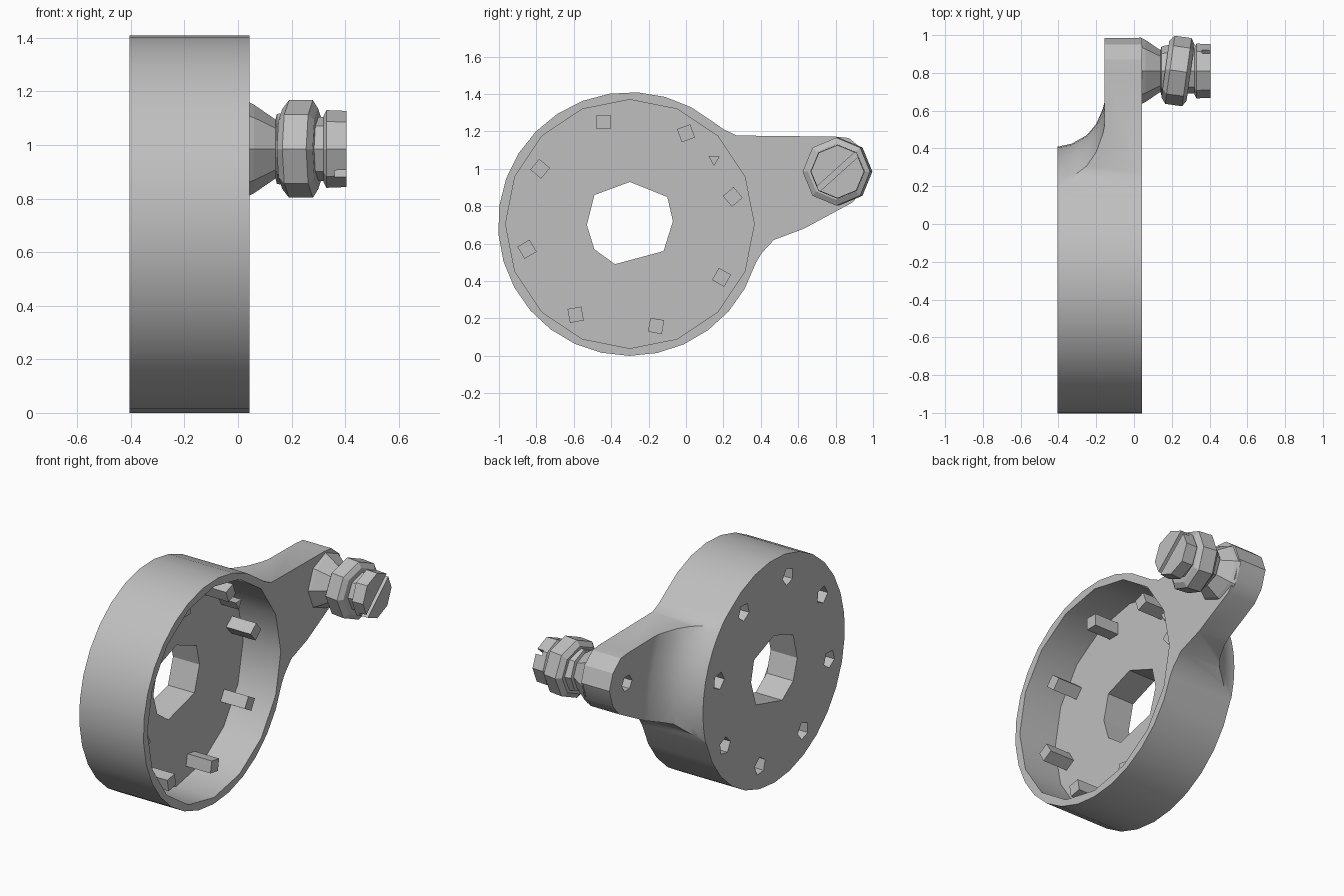
import bpy, bmesh
from math import sin, cos, pi, radians
from mathutils import Matrix

old = bpy.data.objects.get("Cube")
if old:
    bpy.data.objects.remove(old, do_unlink=True)

grey = bpy.data.materials.new("plain grey")
grey.use_nodes = True
colour = (0.52, 0.52, 0.52, 1)
grey.diffuse_color = colour
grey.node_tree.nodes["Principled BSDF"].inputs["Base Color"].default_value = colour

CY, CZ = -0.30, 0.705      # drum axis
BY, BZ = 0.81, 0.985       # bolt axis
BACK, FRONT, FLOOR = -0.405, 0.043, -0.22


def finish(name, bm):
    bmesh.ops.recalc_face_normals(bm, faces=bm.faces)
    mesh = bpy.data.meshes.new(name)
    bm.to_mesh(mesh)
    bm.free()
    mesh.materials.append(grey)
    ob = bpy.data.objects.new(name, mesh)
    bpy.context.collection.objects.link(ob)
    return ob


def prism(name, points, x0, x1):
    """Extrude a side outline of (y, z) points along x."""
    bm = bmesh.new()
    face = bm.faces.new([bm.verts.new((x0, y, z)) for y, z in points])
    ext = bmesh.ops.extrude_face_region(bm, geom=[face])
    verts = [v for v in ext["geom"] if isinstance(v, bmesh.types.BMVert)]
    bmesh.ops.translate(bm, verts=verts, vec=(x1 - x0, 0, 0))
    return finish(name, bm)


def lathe(name, profile, y, z, sides, closed=False):
    """Revolve (x, radius) points about an axis along x."""
    bm = bmesh.new()
    rings = [[bm.verts.new((x, y + r * cos(2 * pi * i / sides), z + r * sin(2 * pi * i / sides)))
              for i in range(sides)] for x, r in profile]
    pairs = list(zip(rings, rings[1:]))
    if closed:
        pairs.append((rings[-1], rings[0]))
    else:
        bm.faces.new(rings[0])
        bm.faces.new(rings[-1])
    for a, b in pairs:
        for i in range(sides):
            j = (i + 1) % sides
            bm.faces.new((a[i], a[j], b[j], b[i]))
    return finish(name, bm)


def ngon(y, z, r, sides, turn=0.0):
    return [(y + r * cos(turn + 2 * pi * i / sides), z + r * sin(turn + 2 * pi * i / sides))
            for i in range(sides)]


def cut(ob, cutter):
    cutter.hide_render = True
    mod = ob.modifiers.new("cut", "BOOLEAN")
    mod.operation = "DIFFERENCE"
    mod.solver = "EXACT"
    mod.object = cutter
    bpy.context.view_layer.update()
    result = ob.evaluated_get(bpy.context.evaluated_depsgraph_get())
    mesh = bpy.data.meshes.new_from_object(result)
    ob.modifiers.clear()
    ob.data = mesh
    bpy.data.objects.remove(cutter, do_unlink=True)


def smooth(ob, angle=30):
    bpy.ops.object.select_all(action="DESELECT")
    ob.select_set(True)
    bpy.context.view_layer.objects.active = ob
    bpy.ops.object.shade_smooth_by_angle(angle=radians(angle))


# Drum and arm outline
steps = 24
outline = [(CY + 0.705 * cos(a), CZ + 0.705 * sin(a))
           for a in (radians(50 + 293 * i / steps) for i in range(steps + 1))]
outline += [(0.405, 0.55), (0.47, 0.62), (0.63, 0.68), (0.89, 0.82), (0.95, 0.89), (0.985, 1.0),
            (0.95, 1.1), (0.87, 1.165), (0.8, 1.172), (0.27, 1.178), (0.2, 1.212)]
housing = prism("drum_with_arm", outline, BACK, FRONT)

# Thin the arm with a curved blend around the drum
blend = [(-0.6, 0.71), (-0.4, 0.71), (-0.33, 0.725), (-0.25, 0.77), (-0.2, 0.83),
         (-0.165, 0.91), (-0.155, 0.95), (-0.155, 1.7), (-0.6, 1.7)]
cut(housing, lathe("blend_cutter", blend, CY, CZ, 48, closed=True))

# Drum recess, centre opening and arm hole
cut(housing, prism("recess_cutter", ngon(CY, CZ, 0.665, 16, pi / 2), FLOOR, 0.3))
opening = [(-0.3, 0.93), (-0.1, 0.85), (-0.07, 0.72), (-0.12, 0.56),
           (-0.38, 0.49), (-0.49, 0.57), (-0.53, 0.7), (-0.49, 0.86)]
cut(housing, prism("opening_cutter", opening, -0.6, 0))
cut(housing, prism("arm_hole_cutter", ngon(BY, BZ, 0.05, 6), -0.3, -0.03))

# Ring of pegs inside, with a pocket behind each
spots = [(-0.44, 1.25), (0.0, 1.19), (0.25, 0.85), (0.19, 0.42),
         (-0.16, 0.16), (-0.59, 0.22), (-0.85, 0.57), (-0.78, 1.0)]
for n, (y, z) in enumerate(spots):
    cut(housing, prism("pocket_cutter", ngon(y, z, 0.055, 5, n), -0.6, BACK + 0.1))
    peg = prism(f"peg_{n + 1}", ngon(y, z, 0.053, 4, pi / 4 + 0.35 * n), FLOOR - 0.02, -0.05)
prism("small_peg", ngon(0.15, 1.05, 0.035, 3, 0.5), FLOOR - 0.02, -0.1)
smooth(housing)

# Stepped bolt: flared base, collar and neck
lathe("bolt_base", [(0.03, 0.18), (0.06, 0.165), (0.14, 0.11), (0.145, 0.13), (0.19, 0.14),
                    (0.2, 0.12), (0.33, 0.12)], BY, BZ, 8)

# Slightly tilted nut
nut = lathe("bolt_nut", [(-0.07, 0.15), (-0.045, 0.182), (0.045, 0.182), (0.065, 0.15)], 0, 0, 8)
nut.data.transform(Matrix.Translation((0.235, BY, BZ)) @ Matrix.Rotation(radians(-8), 4, "Z"))

# Slotted head
head = lathe("bolt_head", [(0.32, 0.125), (0.33, 0.145), (0.405, 0.142)], BY, BZ, 8)
bm = bmesh.new()
bmesh.ops.create_cube(bm, size=1)
bmesh.ops.transform(bm, verts=bm.verts, matrix=Matrix.Translation((0.42, BY, BZ))
                    @ Matrix.Rotation(radians(42), 4, "X") @ Matrix.Diagonal((0.12, 0.6, 0.03, 1)))
cut(head, finish("slot_cutter", bm))
